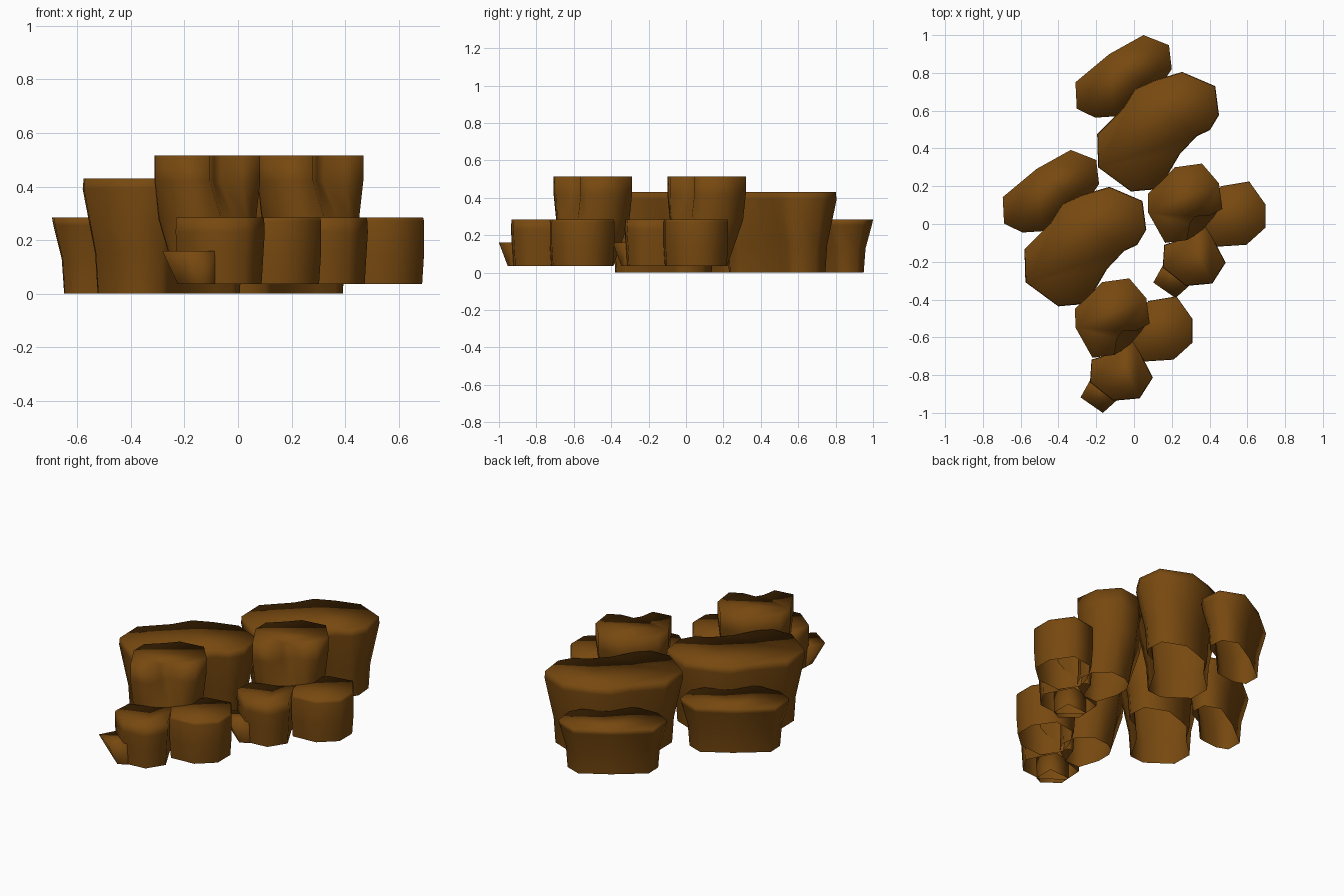
import bpy, bmesh
from mathutils import Vector

if "Cube" in bpy.data.objects:
    bpy.data.objects.remove(bpy.data.objects["Cube"])

brown = bpy.data.materials.new("warm_brown")
brown.diffuse_color = (0.185, 0.066, 0.005, 1)
brown.use_nodes = True
brown.node_tree.nodes["Principled BSDF"].inputs["Base Color"].default_value = brown.diffuse_color


def inset(points, d):
    """Move every corner of an outline inwards by d along its averaged normal."""
    pts = [Vector(p) for p in points]
    area = sum(a.x * b.y - b.x * a.y for a, b in zip(pts, pts[1:] + pts[:1]))
    sign = 1 if area > 0 else -1
    out = []
    for i, p in enumerate(pts):
        e1 = (p - pts[i - 1]).normalized()
        e2 = (pts[(i + 1) % len(pts)] - p).normalized()
        t = (e1 + e2).normalized()
        out.append(p + Vector((-t.y, t.x)) * d * sign)
    return out


def column(name, rings, offset):
    """Loft (height, outline, inset) rings into an open-bottomed, capped shell."""
    bm = bmesh.new()
    loops = [[bm.verts.new((p.x + offset[0], p.y + offset[1], z))
              for p in inset(outline, d)] for z, outline, d in rings]
    n = len(loops[0])
    for lo, hi in zip(loops, loops[1:]):
        for i in range(n):
            j = (i + 1) % n
            bm.faces.new((lo[i], lo[j], hi[j], hi[i]))
    cap = bm.faces.new(loops[-1])
    bmesh.ops.recalc_face_normals(bm, faces=bm.faces)
    if cap.normal.z < 0:
        bmesh.ops.reverse_faces(bm, faces=bm.faces)
    for f in bm.faces:
        f.smooth = True
    mesh = bpy.data.meshes.new(name)
    bm.to_mesh(mesh)
    bm.free()
    mesh.materials.append(brown)
    bpy.context.collection.objects.link(bpy.data.objects.new(name, mesh))


# Top outlines of one cluster
big = [(-.195, .475), (-.06, .61), (.005, .715), (.11, .762), (.255, .805),
       (.43, .73), (.45, .577), (.402, .497), (.333, .465), (.243, .37),
       (.175, .254), (.13, .185), (-.016, .172), (-.19, .3)]
small = [(-.31, .75), (-.13, .9), (.05, 1.0), (.185, .947), (.2, .82),
         (.16, .76), (.08, .72), (.01, .65), (-.04, .585), (-.1, .57),
         (-.205, .563), (-.303, .61)]
tall_back = [(.073, .16), (.155, .235), (.215, .30), (.36, .32), (.45, .215),
             (.468, .08)]
tall_left = [(.165, -.1), (.075, .06)]
tall = tall_back + [(.40, .045), (.32, .04), (.295, .0), (.28, -.085)] + tall_left
# lower down the notch is filled, and the back and left sides draw in
tall_mid = tall_back + [(.43, .02), (.38, -.04), (.33, -.075), (.28, -.095)] + tall_left
tall_low = [(.16, .13), (.19, .18), (.24, .21), (.34, .22), (.42, .15), (.43, .06),
            (.41, .01), (.37, -.03), (.32, -.06), (.28, -.08), (.2, -.08), (.16, .04)]
side = [(.46, .2), (.61, .225), (.695, .105), (.695, -.02), (.595, -.11),
        (.44, -.12), (.37, -.01), (.39, .08)]
front = [(.33, .045), (.38, .045), (.405, -.05), (.485, -.205), (.415, -.315),
         (.275, -.328), (.152, -.23), (.16, -.11), (.29, -.07)]
spur = [(.152, -.22), (.102, -.31), (.22, -.392), (.3, -.32), (.3, -.2)]
spur_low = [(.165, -.21), (.16, -.27), (.25, -.345), (.3, -.32), (.3, -.2)]

parts = [
    ("big_bean_column", [(0, big, .06), (.15, big, .05), (.39, big, 0), (.43, big, .004)]),
    ("small_bean_column", [(0, small, .05), (.13, small, .04), (.255, small, .006),
                           (.285, small, 0)]),
    ("tall_column", [(.035, tall_low, 0), (.28, tall_mid, .016), (.42, tall, 0),
                     (.515, tall, 0)]),
    ("side_column", [(.035, side, .008), (.15, side, 0), (.27, side, 0), (.285, side, .004)]),
    ("front_column", [(.035, front, .012), (.15, front, .005), (.23, front, 0),
                      (.285, front, .003)]),
    ("front_spur", [(.035, spur_low, 0), (.16, spur, 0)]),
]

# The cluster appears twice, stepped diagonally
for label, offset in (("back", (0, 0)), ("front", (-.385, -.608))):
    for name, rings in parts:
        column(label + "_cluster_" + name, rings, offset)
